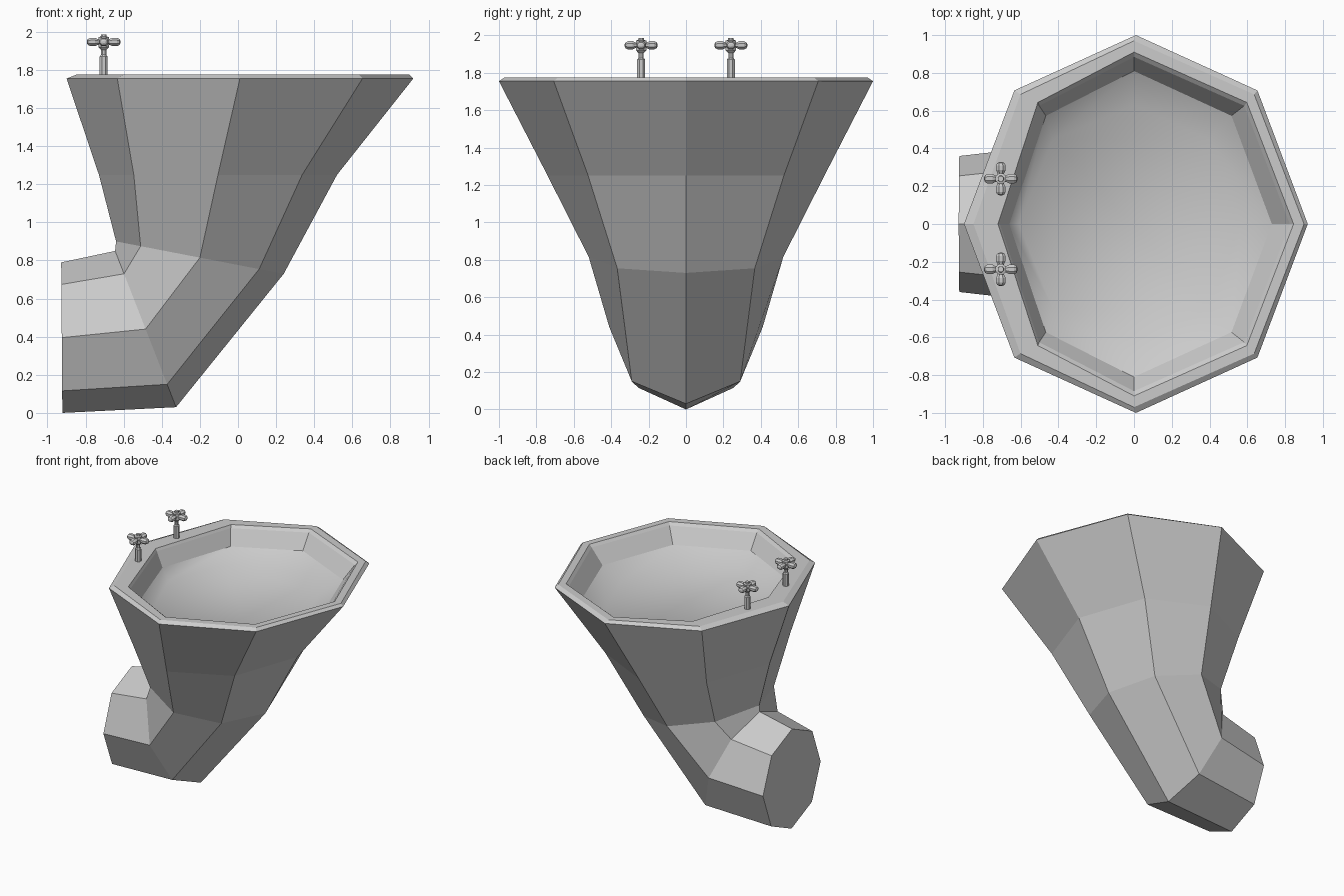
import bpy, bmesh
from math import cos, sin, pi, tau
from mathutils import Matrix, Vector

if "Cube" in bpy.data.objects:
    bpy.data.objects.remove(bpy.data.objects["Cube"])

N = 8


def add_object(name, bm):
    bmesh.ops.recalc_face_normals(bm, faces=bm.faces)
    mesh = bpy.data.meshes.new(name)
    bm.to_mesh(mesh)
    bm.free()
    obj = bpy.data.objects.new(name, mesh)
    bpy.context.collection.objects.link(obj)
    return obj


def loft(bm, rings):
    """Skin a list of closed rings and cap both ends."""
    loops = [[bm.verts.new(p) for p in ring] for ring in rings]
    bands = []
    for a, b in zip(loops, loops[1:]):
        n = len(a)
        bands.append([bm.faces.new((a[i], a[(i + 1) % n], b[(i + 1) % n], b[i]))
                      for i in range(n)])
    caps = [bm.faces.new(loops[0]), bm.faces.new(loops[-1])]
    return bands, caps


def body_ring(cx, right, left, ry, z, tilt=0.0):
    """Octagon with separate right/left reach; tilt lowers or raises the right tip."""
    pts = []
    for i in range(N):
        c, s = cos(tau * i / N), sin(tau * i / N)
        pts.append((cx + (right if c > 0 else left) * c, ry * s, z + tilt * c))
    return pts


# Basin: wall pipe, curved pedestal, rim and bowl in one shell
profile = [
    (-0.925, 0.003, 0.003, 0.36, 0.395, -0.395),   # pipe end
    (-0.485, 0.16, 0.16, 0.41, 0.44, -0.41),       # bend
    (-0.20, 0.44, 0.44, 0.52, 0.815, -0.085),      # waist
    (-0.105, 0.625, 0.625, 0.74, 1.25),            # flare
    (0.01, 0.91, 0.91, 1.00, 1.755),               # rim edge
    (0.0, 0.90, 0.85, 0.97, 1.775),                # rim top, outer
    (0.0, 0.845, 0.72, 0.91, 1.775),               # rim top, inner
    (0.0, 0.825, 0.71, 0.885, 1.755),              # inner chamfer
    (0.0, 0.73, 0.66, 0.81, 1.64),                 # bowl wall foot
    (0.0, 0.565, 0.61, 0.63, 1.55),                # bowl floor
]
bm = bmesh.new()
bands, caps = loft(bm, [body_ring(*p) for p in profile])
for f in bands[-1] + [caps[1]]:
    f.smooth = True
add_object("basin", bm)


def lathe(bm, prof, matrix):
    """Revolve (radius, height) pairs about local z with eight sides."""
    loft(bm, [[matrix @ Vector((r * cos(tau * (i + .5) / N), r * sin(tau * (i + .5) / N), h))
               for i in range(N)] for r, h in prof])


# Taps: stem, hub and four rounded arms each
STEM = [(0.023, 1.77), (0.023, 1.87), (0.015, 1.88), (0.015, 1.905), (0.03, 1.92),
        (0.03, 1.972), (0.017, 1.976), (0.015, 1.987)]
ARM = [(0.017, 0.015), (0.019, 0.03), (0.028, 0.045), (0.028, 0.07), (0.02, 0.083), (0.008, 0.088)]
for name, y in (("front_tap", -0.24), ("back_tap", 0.24)):
    bm = bmesh.new()
    base = Matrix.Translation((-0.705, y, 0))
    lathe(bm, STEM, base)
    for k in range(4):
        lathe(bm, ARM, base @ Matrix.Translation((0, 0, 1.947))
              @ Matrix.Diagonal((1, 1, 0.85, 1))
              @ Matrix.Rotation(k * pi / 2, 4, 'Z') @ Matrix.Rotation(pi / 2, 4, 'Y'))
    add_object(name, bm)
